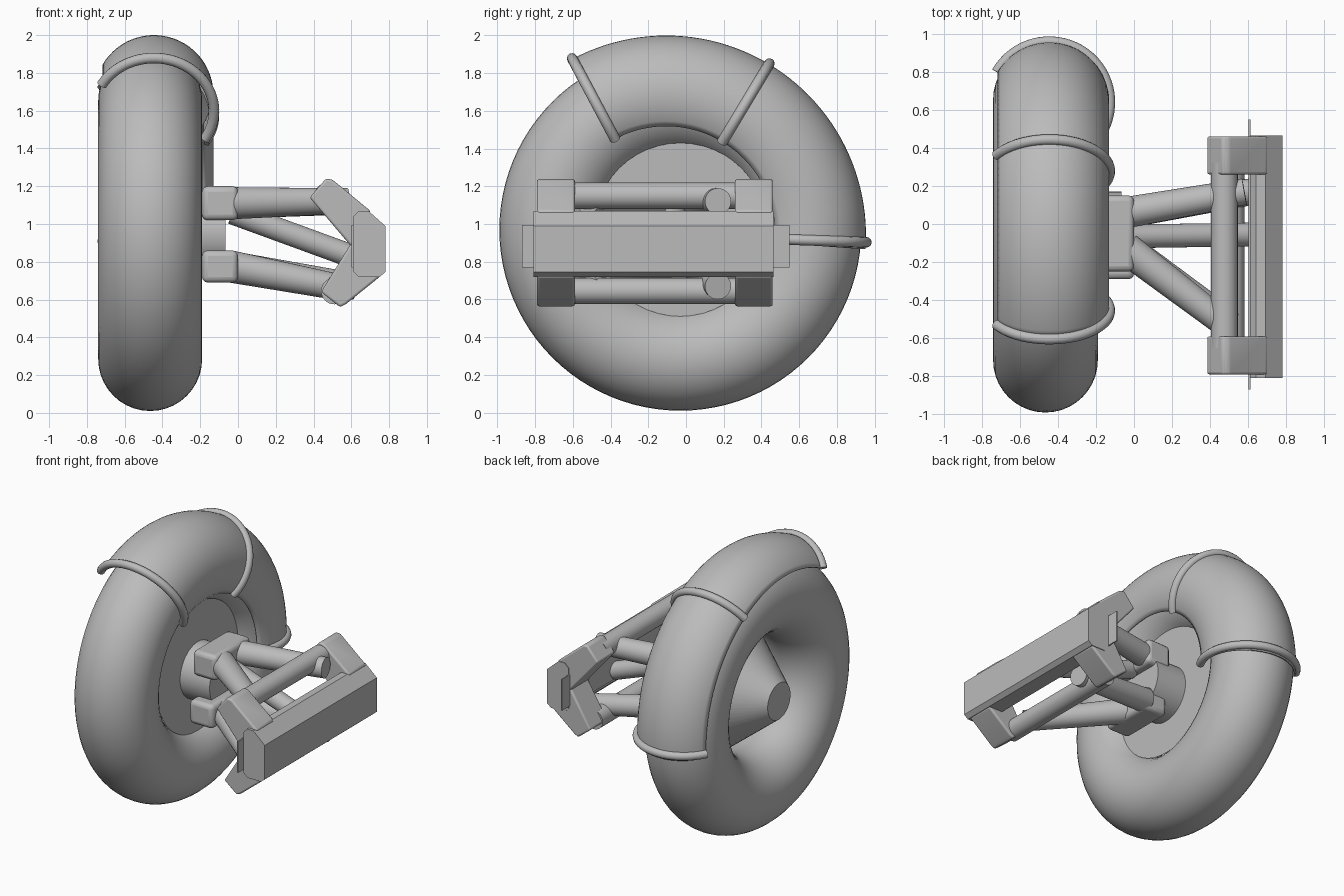
import bpy, bmesh, math
from mathutils import Vector

if "Cube" in bpy.data.objects:
    bpy.data.objects.remove(bpy.data.objects["Cube"])

grey = bpy.data.materials.new("plain_grey")
grey.use_nodes = True
grey.diffuse_color = (0.5, 0.5, 0.5, 1)
grey.node_tree.nodes["Principled BSDF"].inputs["Base Color"].default_value = (0.5, 0.5, 0.5, 1)


def finish(ob, name, bevel=0, smooth=True):
    ob.name = name
    ob.data.materials.clear()
    ob.data.materials.append(grey)
    if bevel:
        m = ob.modifiers.new("rounding", "BEVEL")
        m.width, m.segments = bevel, 3
    if smooth:
        bpy.ops.object.select_all(action="DESELECT")
        ob.select_set(True)
        bpy.context.view_layer.objects.active = ob
        bpy.ops.object.shade_smooth_by_angle(angle=math.radians(35))
    return ob


def from_bmesh(bm, name, bevel=0, smooth=True):
    bmesh.ops.recalc_face_normals(bm, faces=bm.faces)
    me = bpy.data.meshes.new(name)
    bm.to_mesh(me)
    bm.free()
    ob = bpy.data.objects.new(name, me)
    bpy.context.collection.objects.link(ob)
    return finish(ob, name, bevel, smooth)


def box(name, lo, hi, bevel=0):
    lo, hi = Vector(lo), Vector(hi)
    bpy.ops.mesh.primitive_cube_add(size=1, location=(lo + hi) / 2)
    ob = bpy.context.object
    for v in ob.data.vertices:
        v.co = v.co * (hi - lo)
    return finish(ob, name, bevel)


def rod(name, a, b, r1, r2=None):
    a, b = Vector(a), Vector(b)
    bpy.ops.mesh.primitive_cone_add(vertices=48, radius1=r1, radius2=r1 if r2 is None else r2,
                                    depth=(b - a).length, location=(a + b) / 2)
    ob = bpy.context.object
    ob.rotation_euler = (b - a).to_track_quat("Z", "Y").to_euler()
    return finish(ob, name)


def extrude_y(name, profile, y0, y1, bevel=0):
    bm = bmesh.new()
    face = bm.faces.new([bm.verts.new((x, y0, z)) for x, z in profile])
    ext = bmesh.ops.extrude_face_region(bm, geom=[face])["geom"]
    bmesh.ops.translate(bm, vec=(0, y1 - y0, 0),
                        verts=[g for g in ext if isinstance(g, bmesh.types.BMVert)])
    return from_bmesh(bm, name, bevel)


# Tyre and hub
WY, WZ = -0.03, 0.97
bpy.ops.mesh.primitive_torus_add(major_radius=0.685, minor_radius=0.275, major_segments=96,
                                 minor_segments=40, location=(-0.465, WY, WZ),
                                 rotation=(0, math.pi / 2, 0))
finish(bpy.context.object, "tyre")
rod("hub_cone", (-0.3, WY, WZ), (-0.72, WY, WZ), 0.46, 0.13)
rod("axle", (-0.31, WY, 0.95), (-0.065, WY, 0.95), 0.2)


# Fender shell, a partial sweep around the tyre
def fender_point(ring, sect, minor):
    a, t = math.radians(ring), math.radians(sect)
    rad = 0.745 + minor * math.sin(t)
    return Vector((-0.445 + minor * math.cos(t), -0.105 + rad * math.cos(a), 0.94 + rad * math.sin(a)))


SECT = [-32 + 182 * i / 32 for i in range(33)]
bm = bmesh.new()
rows = [[bm.verts.new(fender_point(-4 + 122 * j / 48, t, 0.315)) for t in SECT] for j in range(49)]
for p, q in zip(rows, rows[1:]):
    for i in range(len(SECT) - 1):
        bm.faces.new((p[i], p[i + 1], q[i + 1], q[i]))
shell = from_bmesh(bm, "fender_shell")
solid = shell.modifiers.new("thickness", "SOLIDIFY")
solid.thickness, solid.offset = 0.012, -1


# Raised hoops across the fender
def hoop(name, ring):
    bm = bmesh.new()
    a = math.radians(ring)
    tangent = Vector((0, -math.sin(a), math.cos(a)))
    loops = []
    for t in SECT:
        c = fender_point(ring, t, 0.318)
        out = (fender_point(ring, t, 1.0) - c).normalized()
        loops.append([bm.verts.new(c + 0.028 * (out * math.cos(k * math.pi / 6)
                                                + tangent * math.sin(k * math.pi / 6)))
                      for k in range(12)])
    for p, q in zip(loops, loops[1:]):
        for k in range(12):
            bm.faces.new((p[k], p[(k + 1) % 12], q[(k + 1) % 12], q[k]))
    bm.faces.new(loops[0])
    bm.faces.new(loops[-1])
    from_bmesh(bm, name)


for name, ring in (("front", 118), ("middle", 59), ("rear", -2)):
    hoop(name + "_fender_hoop", ring)

# Knuckle blocks on the wheel side
box("upper_knuckle", (-0.19, -0.25, 1.02), (0, 0.15, 1.2), 0.03)
box("lower_knuckle", (-0.19, -0.29, 0.69), (0, 0.11, 0.86), 0.03)

# Suspension arms and damper
for level, z0, z1, x1 in (("upper", 1.11, 1.12, 0.5), ("lower", 0.775, 0.67, 0.54)):
    rod(level + "_rear_arm", (-0.04, 0.06, z0), (x1 + 0.08, 0.17, z1), 0.082, 0.07)
    rod(level + "_front_arm", (-0.04, -0.13, z0), (x1 - 0.03, -0.52, z1), 0.085, 0.07)
rod("damper", (-0.03, -0.065, 1.06), (0.6, -0.055, 0.83), 0.062)

# Cross bars
rod("upper_cross_bar", (0.475, -0.65, 1.15), (0.475, 0.32, 1.15), 0.07)
rod("lower_cross_bar", (0.51, -0.65, 0.645), (0.51, 0.32, 0.645), 0.07)

# Four angled brackets joining the bars to the beam
UPPER = [(0.38, 1.14), (0.465, 1.24), (0.5, 1.235), (0.70, 1.07), (0.70, 0.9), (0.6, 0.88)]
LOWER = [(0.44, 0.64), (0.54, 0.56), (0.57, 0.575), (0.75, 0.72), (0.7, 0.9), (0.6, 0.9)]
for side, y in (("front", -0.79), ("rear", 0.26)):
    extrude_y("upper_" + side + "_bracket", UPPER, y, y + 0.2, 0.012)
    extrude_y("lower_" + side + "_bracket", LOWER, y, y + 0.2, 0.012)

# Mounting beam and its back plate
BEAM = [(0.64, 1.07), (0.69, 1.07), (0.78, 0.99), (0.78, 0.745), (0.75, 0.72),
        (0.64, 0.72), (0.61, 0.75), (0.61, 1.04)]
extrude_y("mounting_beam", BEAM, -0.81, 0.465)
box("beam_back_plate", (0.602, -0.87, 0.77), (0.611, 0.55, 0.995))
